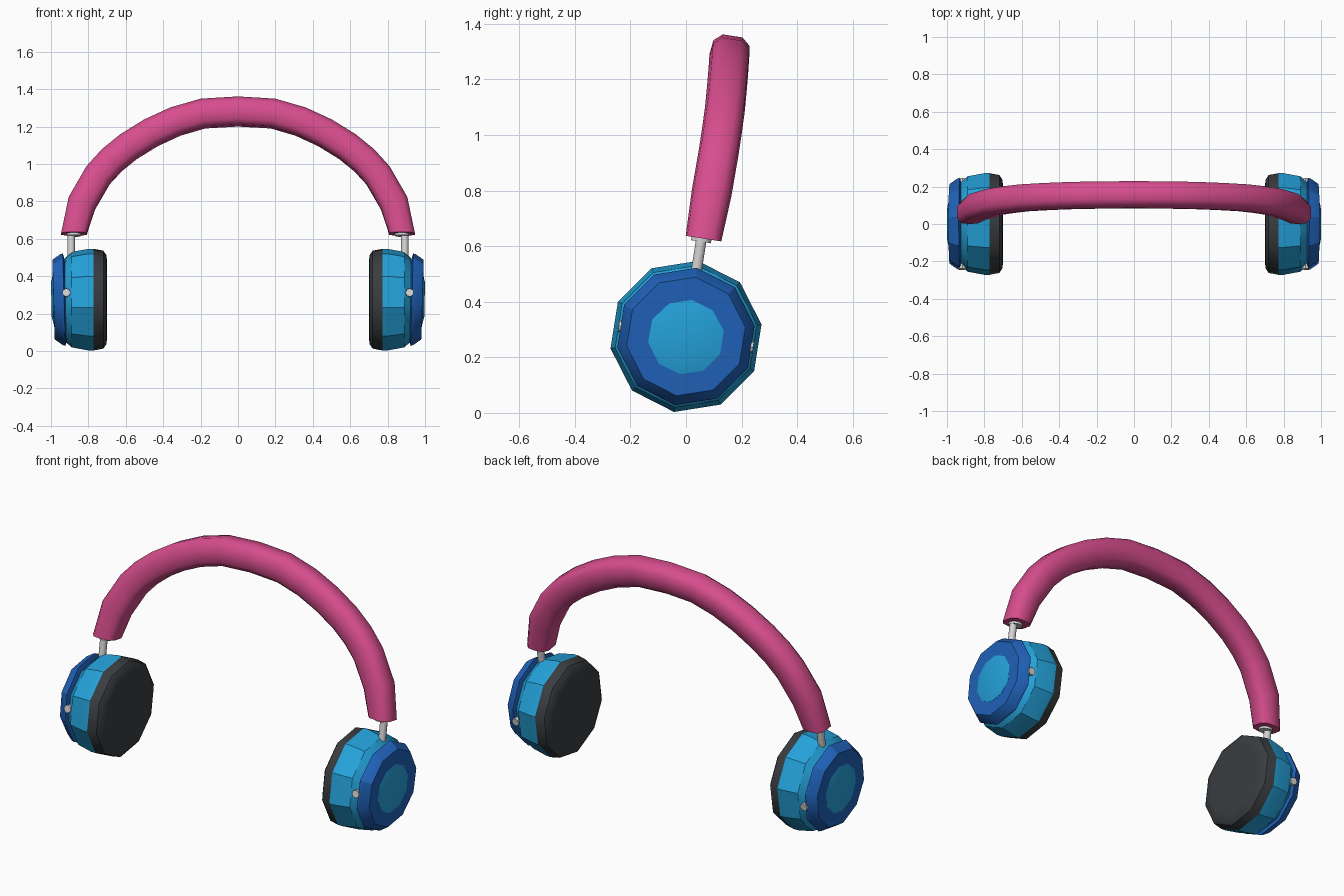
import bpy, bmesh, math
from mathutils import Vector, Matrix

if "Cube" in bpy.data.objects:
    bpy.data.objects.remove(bpy.data.objects["Cube"])

TILT = math.radians(9)      # whole ear unit leans back
CZ = 0.275                  # ear cup centre height


def material(name, rgb):
    m = bpy.data.materials.new(name)
    m.diffuse_color = (*rgb, 1)
    m.use_nodes = True
    m.node_tree.nodes["Principled BSDF"].inputs["Base Color"].default_value = m.diffuse_color
    return m


PINK = material("pink", (0.68, 0.075, 0.27))
LIGHT = material("light blue", (0.018, 0.36, 0.70))
DARK = material("royal blue", (0.014, 0.12, 0.48))
BLACK = material("charcoal", (0.042, 0.047, 0.052))
GREY = material("light grey", (0.65, 0.65, 0.65))


def finish(name, bm, mat, angle):
    bmesh.ops.recalc_face_normals(bm, faces=bm.faces[:])
    me = bpy.data.meshes.new(name)
    bm.to_mesh(me)
    bm.free()
    me.materials.append(mat)
    ob = bpy.data.objects.new(name, me)
    bpy.context.collection.objects.link(ob)
    bpy.ops.object.select_all(action='DESELECT')
    ob.select_set(True)
    bpy.context.view_layer.objects.active = ob
    bpy.ops.object.shade_smooth_by_angle(angle=math.radians(angle))
    return ob


def loft(name, rings, mat, angle=30):
    """Skin a list of vertex rings and cap both ends."""
    bm = bmesh.new()
    vs = [[bm.verts.new(p) for p in r] for r in rings]
    n = len(vs[0])
    for a, b in zip(vs, vs[1:]):
        for i in range(n):
            j = (i + 1) % n
            bm.faces.new((a[i], a[j], b[j], b[i]))
    bm.faces.new(vs[0])
    bm.faces.new(vs[-1])
    return finish(name, bm, mat, angle)


def lathe(name, side, profile, mat, lean=0.0, angle=30):
    """Ten-sided turning about the x axis; profile is (x, radius)."""
    rings = []
    for x, r in profile:
        ring = []
        for i in range(10):
            a = TILT + math.tau * i / 10
            y, z = r * math.sin(a), r * math.cos(a)
            ring.append((side * (x + lean * z), y, CZ + z))
        rings.append(ring)
    return loft(name, rings, mat, angle)


def rod(name, p, q, r, mat, sides=10):
    p, q = Vector(p), Vector(q)
    rot = (q - p).to_track_quat('Z', 'Y')
    circle = [rot @ Vector((r * math.cos(math.tau * i / sides),
                            r * math.sin(math.tau * i / sides), 0)) for i in range(sides)]
    return loft(name, [[p + c for c in circle], [q + c for c in circle]], mat, 40)


def leaned(x, y, z):
    """Point in the ear unit's own leaning frame."""
    v = Matrix.Rotation(-TILT, 3, 'X') @ Vector((0, y, z))
    return (x, v.y, CZ + v.z)


for s, label in ((-1, "left"), (1, "right")):
    # ear cushion and cup
    lathe(label + "_cushion", s, [(0.70, 0.20), (0.703, 0.24), (0.72, 0.265), (0.772, 0.275)],
          BLACK, angle=40)
    lathe(label + "_cup", s, [(0.772, 0.275), (0.80, 0.275), (0.89, 0.258), (0.925, 0.225),
                              (0.925, 0.19)], LIGHT)
    # outer plate with raised button
    lathe(label + "_plate", s, [(0.915, 0.20), (0.93, 0.25), (0.943, 0.246), (0.986, 0.216),
                                (0.987, 0.13)], DARK, 0.03)
    lathe(label + "_button", s, [(0.98, 0.138), (0.987, 0.138), (0.998, 0.092)], LIGHT, 0.02)
    # pivot pin through the cup
    rod(label + "_pin", leaned(s * 0.918, -0.245, 0), leaned(s * 0.918, 0.245, 0), 0.022, GREY, 8)
    # slider rod and collar
    rod(label + "_slider", leaned(s * 0.892, 0, 0.20), leaned(s * 0.892, 0, 0.40), 0.02, GREY)
    rod(label + "_collar", leaned(s * 0.877, 0, 0.345), leaned(s * 0.877, 0, 0.375), 0.038, GREY)

# headband: rounded section swept along an arch that curves back
half = [(0.877, 0.063, 0.627), (0.835, 0.092, 0.79), (0.748, 0.118, 0.94), (0.675, 0.130, 1.02),
        (0.585, 0.140, 1.093), (0.465, 0.147, 1.167), (0.335, 0.152, 1.227),
        (0.187, 0.155, 1.27)]
path = [Vector((-x, y, z)) for x, y, z in half] + [Vector((0, 0.156, 1.281))] \
    + [Vector(p) for p in reversed(half)]
section = [(0.036, 0.076), (0.066, 0.05), (0.072, 0), (0.066, -0.05), (0.036, -0.076),
           (-0.036, -0.076), (-0.066, -0.05), (-0.072, 0), (-0.066, 0.05), (-0.036, 0.076)]
rings = []
for i, p in enumerate(path):
    t = (path[min(i + 1, len(path) - 1)] - path[max(i - 1, 0)]).normalized()
    if i in (0, len(path) - 1):     # ends are cut square to the slider
        t = Vector((0, math.sin(TILT), math.cos(TILT))) * (1 if i == 0 else -1)
    back = Vector((0, math.cos(TILT), -math.sin(TILT)))
    back = (back - t * back.dot(t)).normalized()
    out = back.cross(t).normalized()
    if out.dot(p - Vector((0, p.y, 0.6))) < 0:
        out = -out
    k = 0.9 if i in (0, len(path) - 1) else 1.0
    rings.append([p + (back * u + out * v) * k for u, v in section])
loft("headband", rings, PINK, 50)
